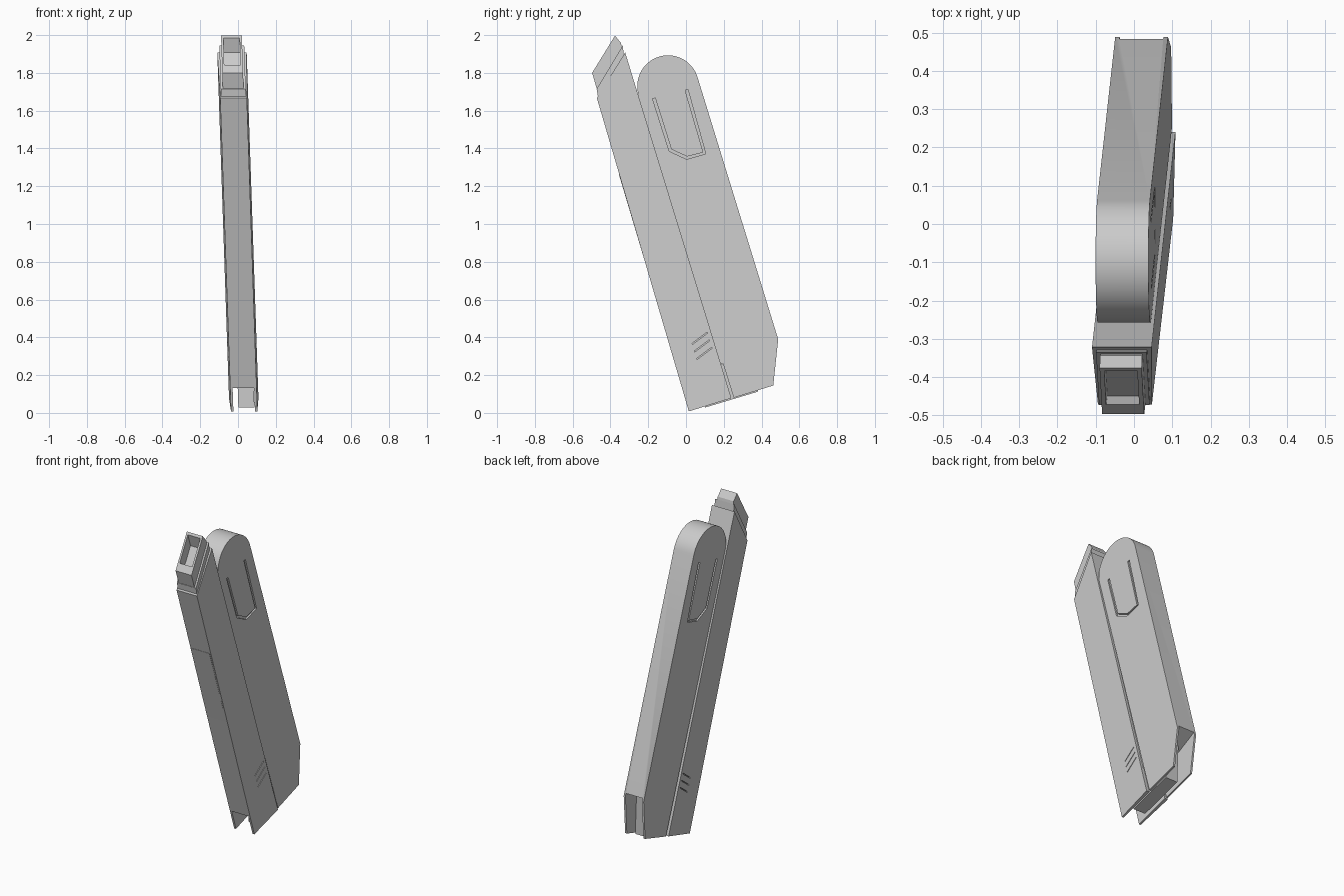
import bpy, bmesh, math
from mathutils import Vector

if "Cube" in bpy.data.objects:
    bpy.data.objects.remove(bpy.data.objects["Cube"])

grey = bpy.data.materials.new("plain grey")
grey.use_nodes = True
grey.diffuse_color = (0.6, 0.6, 0.6, 1)
grey.node_tree.nodes["Principled BSDF"].inputs["Base Color"].default_value = (0.6, 0.6, 0.6, 1)


def prism(name, profile, x0, x1, draft=0.0):
    """Extrude a (y, z) profile across x, narrow it away from the seam, lean it sideways."""
    bm = bmesh.new()
    rings = []
    for x in (x0, x1):
        ring = []
        for y, z in profile:
            away = (0.24 - y) * 0.956 + (0.08 - z) * 0.292
            ring.append(bm.verts.new((x * (1 - draft * away) + 0.033 - 0.034 * z, y, z)))
        bm.faces.new(ring)
        rings.append(ring)
    lo, hi = rings
    for i in range(len(profile)):
        j = (i + 1) % len(profile)
        bm.faces.new((lo[i], lo[j], hi[j], hi[i]))
    bmesh.ops.recalc_face_normals(bm, faces=bm.faces)
    mesh = bpy.data.meshes.new(name)
    bm.to_mesh(mesh)
    bm.free()
    mesh.materials.append(grey)
    ob = bpy.data.objects.new(name, mesh)
    bpy.context.collection.objects.link(ob)
    return ob


def top_of(mesh):
    return max((v.co.z for v in mesh.vertices), default=0)


def carve(ob, cutters):
    """Subtract cutters one by one, keeping a cut only if the part survives it."""
    for c in cutters:
        c.hide_render = True
        mod = ob.modifiers.new("cut", 'BOOLEAN')
        mod.operation, mod.solver, mod.object = 'DIFFERENCE', 'EXACT', c
        bpy.context.view_layer.update()
        deps = bpy.context.evaluated_depsgraph_get()
        mesh = bpy.data.meshes.new_from_object(ob.evaluated_get(deps))
        ob.modifiers.clear()
        if abs(top_of(mesh) - top_of(ob.data)) < 0.02:
            ob.data = mesh
        bpy.data.objects.remove(c)


def groove(path, side, width, skin, depth=0.01):
    """Band-shaped cutter following a path on one side face."""
    pts = [Vector(p) for p in path]
    left, right = [], []
    for i, p in enumerate(pts):
        d0 = (p - pts[i - 1]).normalized() if i else Vector((0, 0))
        d1 = (pts[i + 1] - p).normalized() if i + 1 < len(pts) else Vector((0, 0))
        d = (d0 + d1).normalized()
        n = Vector((-d.y, d.x)) * width / 2
        left.append(p + n)
        right.append(p - n)
    x0, x1 = sorted((side * (skin - depth), side * (skin + 0.02)))
    return prism("groove_cutter", left + right[::-1], x0, x1)


def cavity():
    return prism("cavity_cutter", [(-0.2, 0.033), (0.0, 0.142), (0.6, 0.47), (0.6, -0.2), (-0.2, -0.2)],
                 -0.057, 0.057)


# front body: long slanted bar, widest at the seam, forked at the foot
front_body = prism("front_body", [(0.015, 0.008), (0.24, 0.078), (-0.322, 1.908), (-0.472, 1.667)],
                   -0.078, 0.078, 0.45)
cuts = [cavity()]
for side in (-1, 1):
    for k in (-1, 0, 1):
        y, z = 0.085 + 0.012 * k, 0.355 - 0.04 * k
        cuts.append(groove([(y - 0.04, z - 0.03), (y + 0.04, z + 0.03)], side, 0.005, 0.0755))
carve(front_body, cuts)

# thin cover on the lower front face
prism("front_cover", [(-0.021, 0.14), (-0.01, 0.14), (-0.342, 1.265), (-0.356, 1.265)], -0.062, 0.062)

# handle: straight sides with a round top, hollow at the foot, clip outline on both sides
cy, cz, r = -0.095, 1.73, 0.163
arc = [(cy + r * math.cos(t), cz + r * math.sin(t))
       for t in (math.radians(17.5 + 180 * i / 32) for i in range(33))]
handle = prism("handle", [(0.253, 0.08), (0.462, 0.145), (0.488, 0.39)] + arc, -0.069, 0.069)
clip = [(-0.17, 1.665), (-0.083, 1.39), (0.005, 1.35), (0.098, 1.375), (0.003, 1.71)]
carve(handle, [cavity()] + [groove(clip, side, 0.015, 0.069) for side in (-1, 1)])

# spine joining the two bodies behind the seam
prism("seam_spine", [(0.15, 0.24), (0.23, 0.28), (-0.2, 1.68), (-0.28, 1.68)], -0.062, 0.062)

# block inside the open foot
prism("foot_block", [(0.1, 0.028), (0.38, 0.112), (0.38, 0.36), (0.1, 0.21)], -0.03, 0.055)

# stepped socket at the top of the front body
prism("socket_collar", [(-0.46, 1.64), (-0.473, 1.715), (-0.335, 1.945), (-0.325, 1.86)], -0.066, 0.066)
socket = prism("socket", [(-0.455, 1.66), (-0.478, 1.735), (-0.497, 1.80), (-0.376, 1.997),
                          (-0.344, 1.958), (-0.33, 1.88)], -0.055, 0.055)
opening = [(-0.45, 1.765), (-0.486, 1.888), (-0.398, 2.03), (-0.362, 1.907)]
carve(socket, [prism("opening_cutter", opening, -0.043, 0.043)])

# smooth the round top, keep other edges crisp
for ob in bpy.context.collection.objects:
    if ob.type == 'MESH' and grey.name in ob.data.materials:
        bpy.ops.object.select_all(action='DESELECT')
        ob.select_set(True)
        bpy.context.view_layer.objects.active = ob
        bpy.ops.object.shade_smooth_by_angle(angle=math.radians(25))
